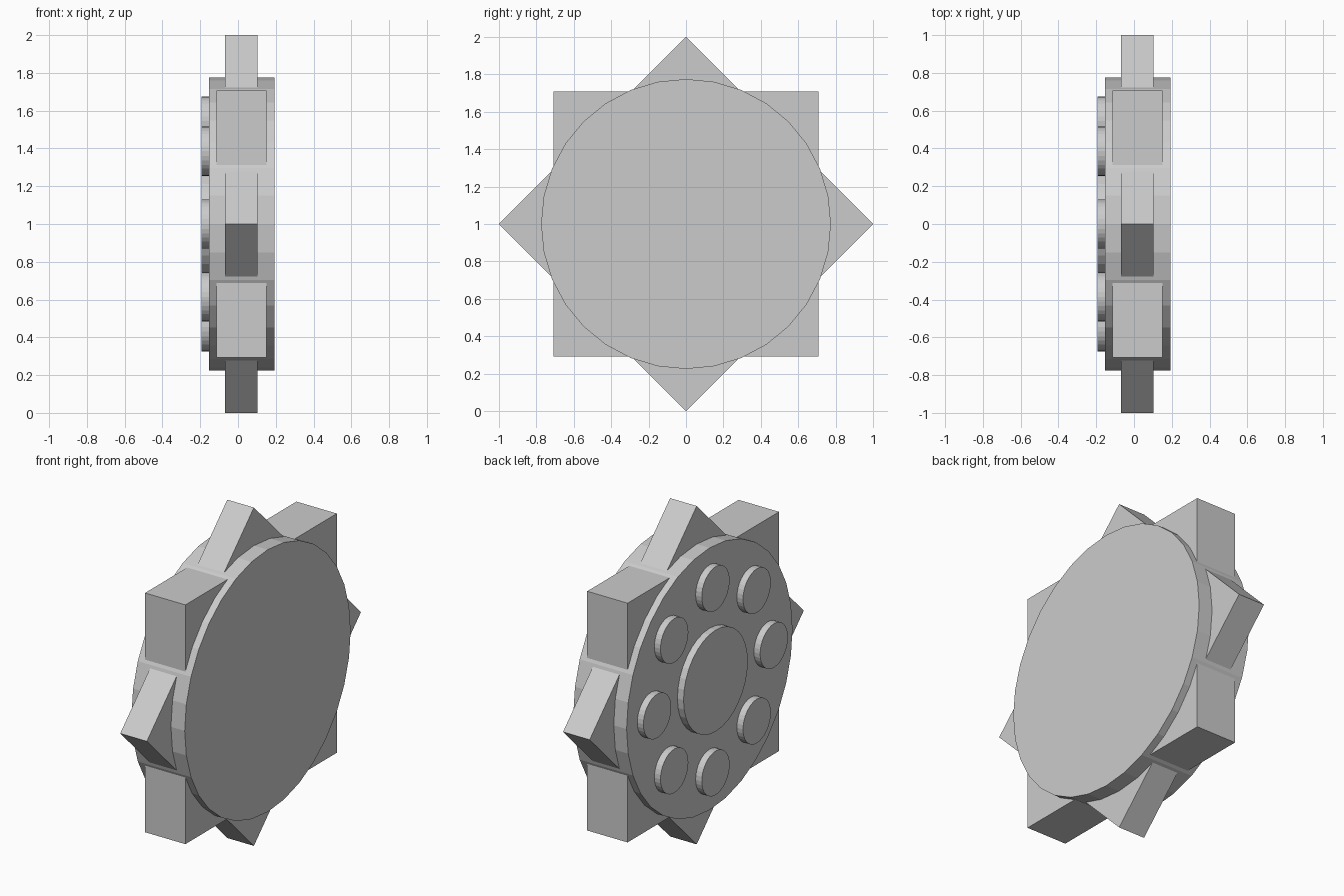
import bpy
from math import pi, sin, cos

if "Cube" in bpy.data.objects:
    bpy.data.objects.remove(bpy.data.objects["Cube"])


def prism(name, sides, radius, x0, x1, y=0.0, z=1.0, turn=0.0):
    """Regular flat-sided prism along the x axis, with a corner at the top when turn is 0."""
    pts = [(y + radius * sin(turn + 2 * pi * i / sides),
            z + radius * cos(turn + 2 * pi * i / sides)) for i in range(sides)]
    verts = [(x, py, pz) for x in (x0, x1) for py, pz in pts]
    faces = [[(i + 1) % sides, i, i + sides, (i + 1) % sides + sides] for i in range(sides)]
    faces += [list(range(sides)), list(reversed(range(sides, 2 * sides)))]
    mesh = bpy.data.meshes.new(name)
    mesh.from_pydata(verts, [], [f[::-1] for f in faces])
    mesh.update()
    obj = bpy.data.objects.new(name, mesh)
    bpy.context.collection.objects.link(obj)
    return obj


# Main disc
prism("disc", 32, 0.775, -0.154, 0.194)

# Two crossed square plates forming the eight teeth
prism("square_plate", 4, 1.0, -0.113, 0.151, turn=pi / 4)
prism("diamond_plate", 4, 1.0, -0.070, 0.104)

# Raised hub and ring of studs on the left face
prism("hub", 32, 0.30, -0.194, -0.134)
for k in range(8):
    a = k * pi / 4
    prism(f"stud_{k + 1}", 32, 0.13, -0.194, -0.134,
          y=0.545 * sin(a), z=1 + 0.545 * cos(a))
